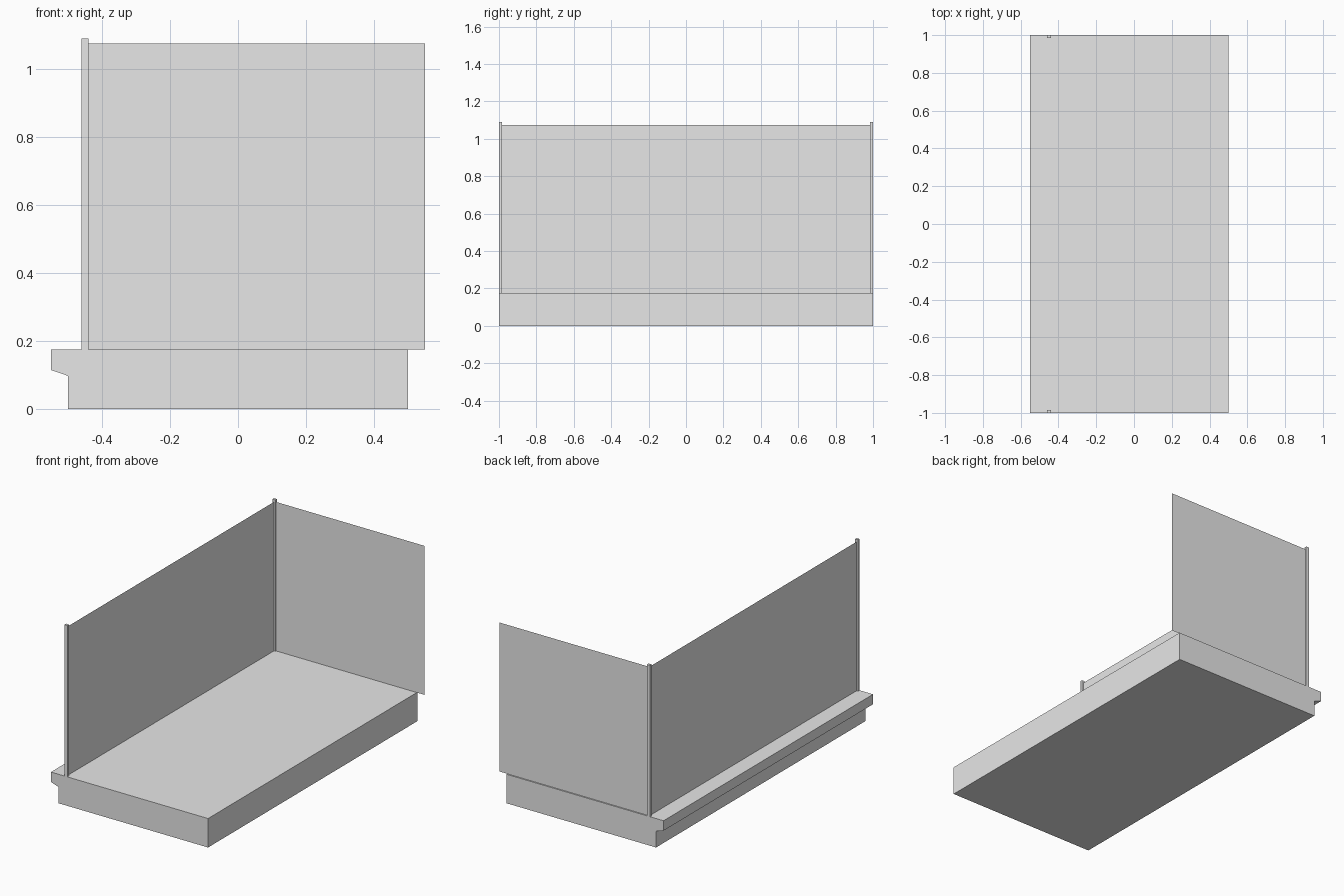
import bpy
import bmesh

cube = bpy.data.objects.get("Cube")
if cube:
    bpy.data.objects.remove(cube, do_unlink=True)

grey = bpy.data.materials.new("light_grey")
grey.use_nodes = True
grey.diffuse_color = (0.8, 0.8, 0.8, 1)
grey.node_tree.nodes["Principled BSDF"].inputs["Base Color"].default_value = (0.8, 0.8, 0.8, 1)

SLAB_TOP = 0.175
PANEL_TOP = 1.075
POST_TOP = 1.09
WALL_X = -0.45
WALL_Y = 0.9925


def extruded(name, outline, direction=None):
    """Make a flat face from an outline, extruded if a direction is given."""
    bm = bmesh.new()
    face = bm.faces.new([bm.verts.new(p) for p in outline])
    if direction:
        result = bmesh.ops.extrude_face_region(bm, geom=[face], use_keep_orig=True)
        moved = [g for g in result["geom"] if isinstance(g, bmesh.types.BMVert)]
        bmesh.ops.translate(bm, verts=moved, vec=direction)
        bmesh.ops.recalc_face_normals(bm, faces=bm.faces)
    mesh = bpy.data.meshes.new(name)
    bm.to_mesh(mesh)
    bm.free()
    mesh.materials.append(grey)
    obj = bpy.data.objects.new(name, mesh)
    bpy.context.collection.objects.link(obj)
    return obj


# Floor slab with a projecting lip along one long side
profile = [(-0.5, 0), (0.5, 0), (0.5, SLAB_TOP), (-0.55, SLAB_TOP), (-0.55, 0.115), (-0.5, 0.098)]
extruded("floor_slab", [(x, -1, z) for x, z in profile], (0, 2, 0))

# Slim posts at both ends of the long wall
for name, y in (("front_post", -WALL_Y), ("back_post", WALL_Y)):
    base = [(WALL_X + sx * 0.01, y + sy * 0.0075, SLAB_TOP)
            for sx, sy in ((-1, -1), (1, -1), (1, 1), (-1, 1))]
    extruded(name, base, (0, 0, POST_TOP - SLAB_TOP))


# Sheet panels without thickness, joined at the back post
def panel(name, start, end):
    extruded(name, [(*start, SLAB_TOP), (*end, SLAB_TOP), (*end, PANEL_TOP), (*start, PANEL_TOP)])


panel("long_panel", (WALL_X, -WALL_Y), (WALL_X, WALL_Y))
panel("back_panel", (0.55, WALL_Y), (WALL_X, WALL_Y))
